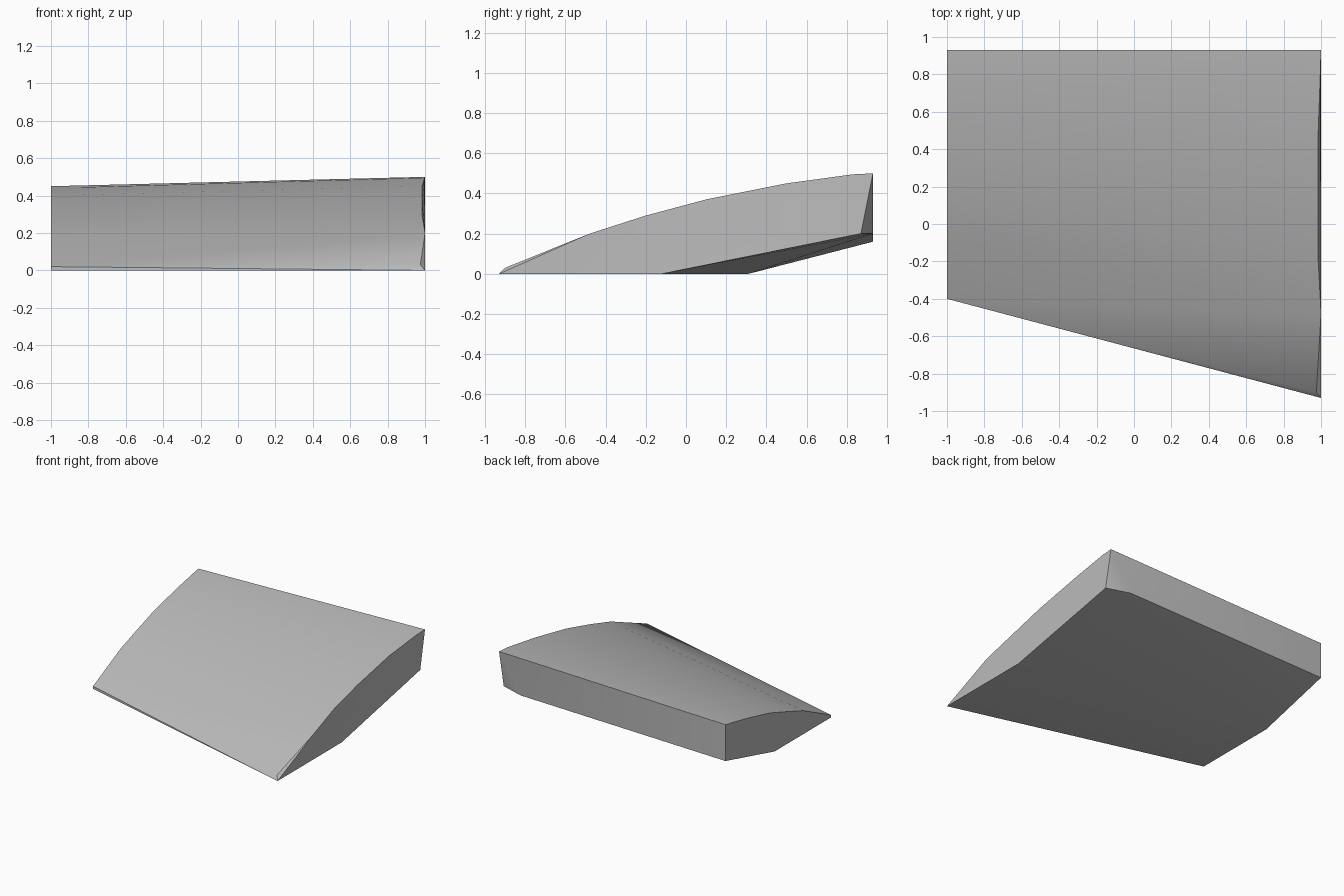
import bpy, bmesh, math

cube = bpy.data.objects.get("Cube")
if cube:
    bpy.data.objects.remove(cube)

grey = bpy.data.materials.new("plain grey")
grey.use_nodes = True
colour = (0.5, 0.5, 0.5, 1)
grey.diffuse_color = colour
grey.node_tree.nodes["Principled BSDF"].inputs["Base Color"].default_value = colour

# Crown profiles from front lip to rear edge, for the narrow and wide ends
narrow = [(-1, y, z) for y, z in [(-.4, .02), (-.05, .188), (.13, .25), (.37, .33),
                                  (.67, .4), (.87, .44), (.93, .45)]]
wide = [(.975, -.9, .03), (1, -.48, .2), (.985, -.2, .29), (.985, .1, .37),
        (.985, .5, .45), (.997, .83, .495), (1, .93, .5)]

bm = bmesh.new()
top_n = [bm.verts.new(p) for p in narrow]
top_w = [bm.verts.new(p) for p in wide]

# Underside corners
front_n = bm.verts.new((-1, -.4, 0))
front_w = bm.verts.new((1, -.93, 0))
kink_n = bm.verts.new((-1, .31, 0))
kink_w = bm.verts.new((1, -.12, 0))
rear_n = bm.verts.new((-1, .93, .16))
rear_w = bm.verts.new((.81, .93, .2))
corner_w = bm.verts.new((1, .87, .2))

# Crown surface
for i in range(len(narrow) - 1):
    bm.faces.new((top_n[i], top_w[i], top_w[i + 1], top_n[i + 1]))

# Thin front lip
bm.faces.new((front_n, front_w, top_n[0]))
bm.faces.new((top_n[0], front_w, top_w[0]))

# Flat base and rear ramp
bm.faces.new((front_n, kink_n, kink_w, front_w))
bm.faces.new((kink_n, rear_n, rear_w))
bm.faces.new((kink_n, rear_w, kink_w))
bm.faces.new((kink_w, rear_w, corner_w))

# Back wall with its clipped corner
bm.faces.new((rear_n, top_n[-1], top_w[-1], rear_w))
bm.faces.new((rear_w, top_w[-1], corner_w))

# End walls
bm.faces.new([front_n] + top_n + [rear_n, kink_n])
bm.faces.new((front_w, kink_w, top_w[1]))
bm.faces.new((front_w, top_w[1], top_w[0]))
bm.faces.new([kink_w, corner_w] + top_w[:0:-1])

bmesh.ops.recalc_face_normals(bm, faces=bm.faces)
mesh = bpy.data.meshes.new("wedge_panel")
bm.to_mesh(mesh)
bm.free()
mesh.materials.append(grey)

panel = bpy.data.objects.new("wedge_panel", mesh)
bpy.context.collection.objects.link(panel)
bpy.context.view_layer.objects.active = panel
panel.select_set(True)
bpy.ops.object.shade_smooth_by_angle(angle=math.radians(30))
